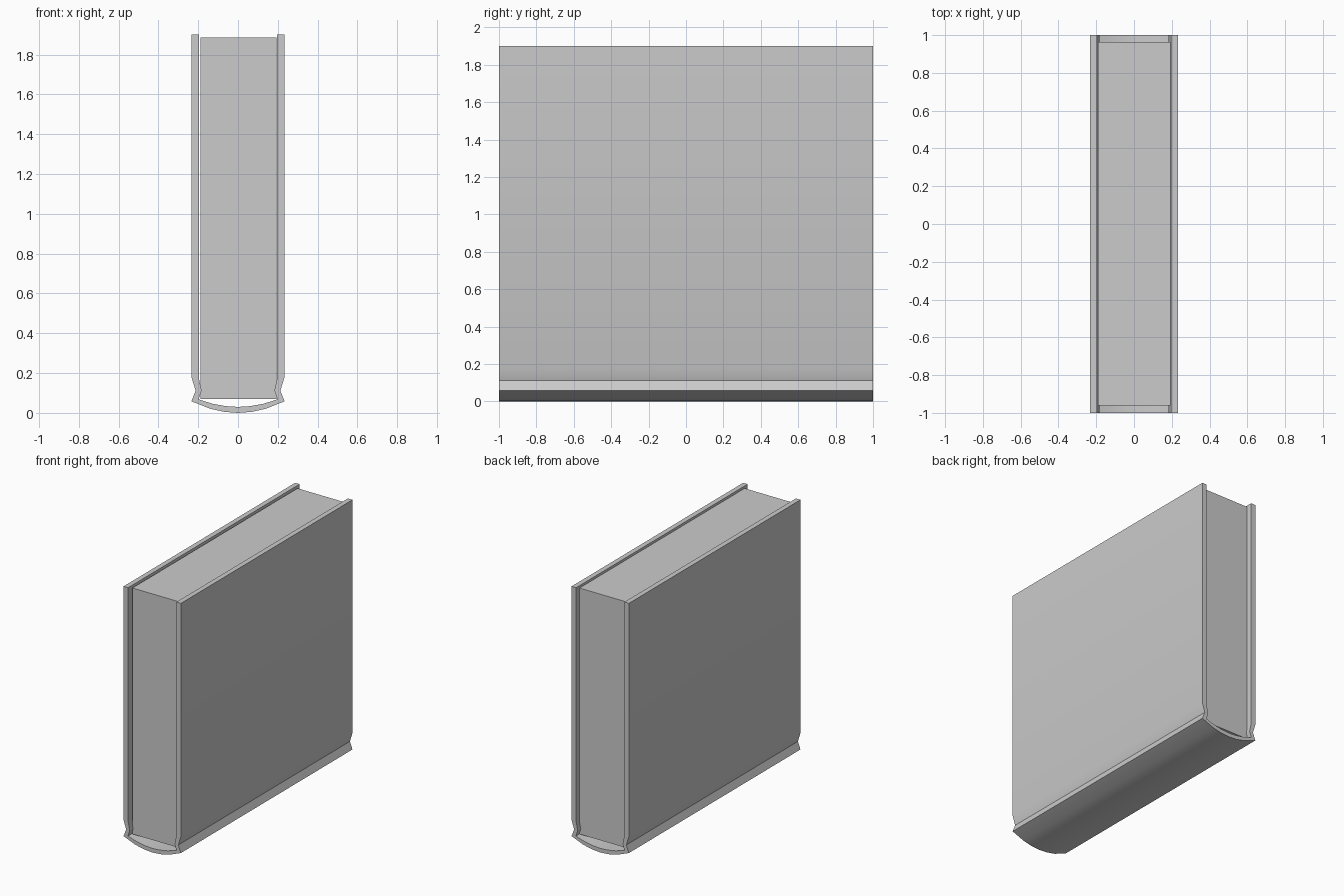
import bpy, bmesh

if "Cube" in bpy.data.objects:
    bpy.data.objects.remove(bpy.data.objects["Cube"])


def finish(name, bm):
    bmesh.ops.recalc_face_normals(bm, faces=bm.faces)
    mesh = bpy.data.meshes.new(name)
    bm.to_mesh(mesh)
    bm.free()
    obj = bpy.data.objects.new(name, mesh)
    bpy.context.collection.objects.link(obj)
    return obj


def mirrored(half):
    """Complete a half profile that ends on x = 0."""
    return half + [(-x, z) for x, z in reversed(half[:-1])]


# Cover: one bent strip with boards, hinge grooves and rounded spine
outer = mirrored([(-0.234, 1.9), (-0.234, 0.18), (-0.213, 0.112), (-0.234, 0.058),
                  (-0.14, 0.021), (-0.068, 0.005), (0, 0)])
inner = mirrored([(-0.197, 1.9), (-0.197, 0.175), (-0.183, 0.112), (-0.198, 0.068),
                  (-0.128, 0.046), (-0.062, 0.034), (0, 0.03)])
bm = bmesh.new()
rings = []
for y in (-1, 1):
    rings.append([[bm.verts.new((x, y, z)) for x, z in path] for path in (outer, inner)])
(fo, fi), (bo, bi) = rings
for i in range(len(outer) - 1):
    j = i + 1
    bm.faces.new((fo[i], fo[j], bo[j], bo[i]))
    bm.faces.new((fi[i], bi[i], bi[j], fi[j]))
    bm.faces.new((fo[i], fi[i], fi[j], fo[j]))
    bm.faces.new((bo[i], bo[j], bi[j], bi[i]))
for i in (0, -1):
    bm.faces.new((fo[i], bo[i], bi[i], fi[i]))
cover = finish("cover", bm)
bpy.context.view_layer.objects.active = cover
cover.select_set(True)
bpy.ops.object.shade_smooth_by_angle(angle=0.52)

# Page block: set in slightly from the cover edges
bm = bmesh.new()
bmesh.ops.create_cube(bm, size=1)
bmesh.ops.scale(bm, vec=(0.383, 1.925, 1.815), verts=bm.verts)
bmesh.ops.translate(bm, vec=(0.002, 0.002, 0.9775), verts=bm.verts)
finish("page_block", bm)
